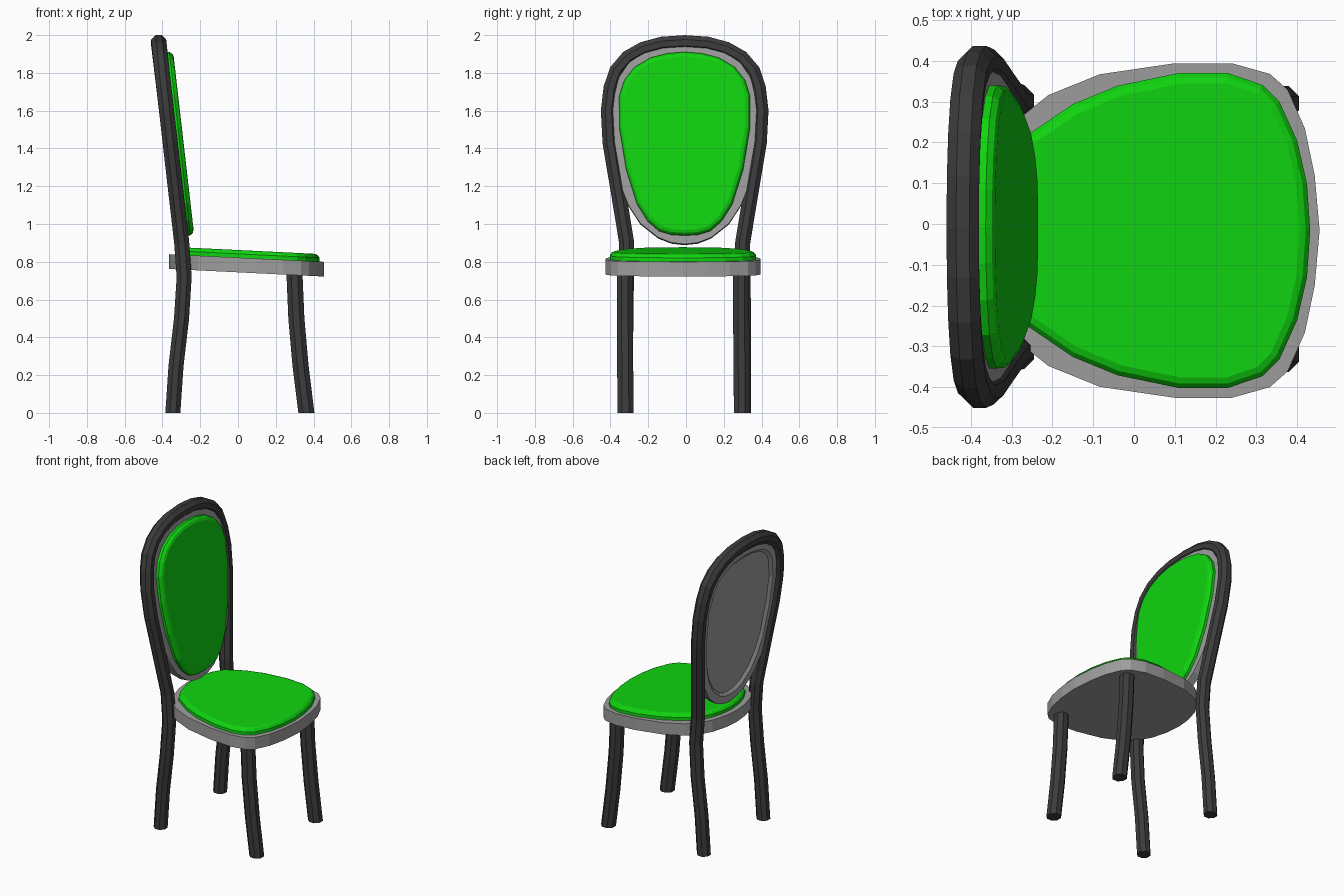
import bpy, bmesh, math
from mathutils import Vector

if "Cube" in bpy.data.objects:
    bpy.data.objects.remove(bpy.data.objects["Cube"], do_unlink=True)


def material(name, color):
    m = bpy.data.materials.new(name)
    m.use_nodes = True
    m.diffuse_color = (*color, 1)
    bsdf = m.node_tree.nodes["Principled BSDF"]
    bsdf.inputs["Base Color"].default_value = (*color, 1)
    bsdf.inputs["Roughness"].default_value = 0.7
    return m


GREEN = material("green fabric", (0.005, 0.66, 0.005))
GREY = material("grey trim", (0.34, 0.34, 0.34))
DARK = material("dark wood", (0.045, 0.045, 0.045))


def loft(name, rings, mat):
    """Skin a list of equal-sized rings and cap both ends."""
    bm = bmesh.new()
    rows = [[bm.verts.new(p) for p in ring] for ring in rings]
    n = len(rows[0])
    for a, b in zip(rows, rows[1:]):
        for i in range(n):
            j = (i + 1) % n
            bm.faces.new((a[i], a[j], b[j], b[i]))
    bm.faces.new(rows[0])
    bm.faces.new(rows[-1])
    bmesh.ops.recalc_face_normals(bm, faces=bm.faces)
    me = bpy.data.meshes.new(name)
    bm.to_mesh(me)
    bm.free()
    me.materials.append(mat)
    ob = bpy.data.objects.new(name, me)
    bpy.context.collection.objects.link(ob)
    return ob


def mirrored(half):
    """Close a half outline whose ends lie on the symmetry line."""
    return half + [(-a, b) for a, b in reversed(half[1:-1])]


def inset(outline, d):
    """Move an outline inward by d."""
    pts = [Vector(p) for p in outline]
    n = len(pts)
    area = sum(pts[i - 1].cross(pts[i]) for i in range(n))
    side = 1 if area > 0 else -1
    out = []
    for i, p in enumerate(pts):
        t = (pts[(i + 1) % n] - pts[i - 1]).normalized()
        out.append(p + Vector((-t.y, t.x)) * d * side)
    return out


def slab(name, outline, layers, place, mat):
    """Stack insets of an outline; layers are (inset, height)."""
    rings = [[place(p[0], p[1], h) for p in inset(outline, d)] for d, h in layers]
    return loft(name, rings, mat)


def tube(name, path, radius, mat, sides=8):
    """Sweep a polygon along a path, with both ends cut level."""
    pts = [Vector(p) for p in path]
    rings = []
    for i, p in enumerate(pts):
        if i in (0, len(pts) - 1):
            t = Vector((0, 0, 1 if i == 0 else pts[i].z - pts[i - 1].z)).normalized()
        else:
            t = ((pts[i + 1] - p).normalized() + (p - pts[i - 1]).normalized()).normalized()
        u = Vector((1, 0, 0))
        u = (u - t * u.dot(t)).normalized()
        v = t.cross(u)
        rings.append([p + radius * (u * math.cos(a) + v * math.sin(a))
                      for a in [math.tau * (k + 0.5) / sides for k in range(sides)]])
    return loft(name, rings, mat)


LEAN = 0.115      # backward lean of the backrest
SEAT_Y = -0.016   # seat and leg symmetry line
BACK_Y = -0.007   # backrest symmetry line


def back_x(z):
    return -0.298 - LEAN * (z - 0.9)


def on_back(y, z, h):
    return Vector((back_x(z) + h, y + BACK_Y, z + h * LEAN))


def on_seat(y, x, h):
    return Vector((x, y + SEAT_Y, 0.84 - 0.049 * (x + 0.365) + h))


# Rear legs and backrest arch in one continuous tube
legs = [(-0.345, 0.312, 0), (-0.328, 0.312, 0.25), (-0.299, 0.312, 0.5), (-0.285, 0.308, 0.72)]
arch = [(0.307, 0.9), (0.353, 1.18), (0.395, 1.43), (0.404, 1.6), (0.39, 1.72),
        (0.36, 1.81), (0.3, 1.88), (0.22, 1.925), (0.12, 1.952), (0, 1.96)]
half = legs + [(back_x(z), y, z) for y, z in arch]
path = half + [(x, -y, z) for x, y, z in reversed(half[:-1])]
tube("back_frame", [(x, y + BACK_Y, z) for x, y, z in path], 0.043, DARK)

# Front legs
for side, label in ((1, "left"), (-1, "right")):
    y = SEAT_Y + side * 0.308
    tube("front_leg_" + label,
         [(0.362, y + 0.004, 0), (0.331, y + 0.002, 0.25), (0.309, y, 0.5), (0.298, y, 0.76)],
         0.046, DARK)

# Backrest panel, dished on the rear
panel = mirrored([(0, 0.89), (0.07, 0.898), (0.14, 0.925), (0.235, 1.0), (0.3, 1.1),
                  (0.345, 1.22), (0.378, 1.43), (0.385, 1.62), (0.35, 1.77), (0.295, 1.85),
                  (0.22, 1.9), (0.12, 1.93), (0, 1.94)])
slab("back_panel", panel,
     [(0.07, -0.005), (0.05, -0.02), (0, -0.02), (0, 0.032)], on_back, GREY)

# Backrest cushion
pad = mirrored([(0, 0.935), (0.07, 0.939), (0.135, 0.958), (0.195, 1.01), (0.252, 1.1),
                (0.31, 1.285), (0.345, 1.5), (0.347, 1.67), (0.32, 1.755), (0.265, 1.825),
                (0.18, 1.875), (0.09, 1.898), (0, 1.905)])
cushion_layers = [(0, 0), (0, 0.02), (0.011, 0.034), (0.026, 0.04)]
slab("back_cushion", pad, [(d, h + 0.03) for d, h in cushion_layers], on_back, GREEN)

# Seat base
rim = mirrored([(0, 0.455), (0.135, 0.443), (0.25, 0.419), (0.345, 0.377), (0.384, 0.333),
                (0.41, 0.24), (0.41, 0.1), (0.383, -0.084), (0.332, -0.21), (0.28, -0.275),
                (0.2, -0.325), (0.1, -0.355), (0, -0.365)])
slab("seat_base", rim, [(0, -0.078), (0, 0)], on_seat, GREY)

# Seat cushion
seat_pad = mirrored([(0, 0.432), (0.115, 0.424), (0.22, 0.4), (0.315, 0.357), (0.357, 0.315),
                     (0.386, 0.23), (0.386, 0.11), (0.355, -0.04), (0.31, -0.15),
                     (0.235, -0.26), (0.16, -0.3), (0.08, -0.322), (0, -0.33)])
slab("seat_cushion", seat_pad, cushion_layers, on_seat, GREEN)
